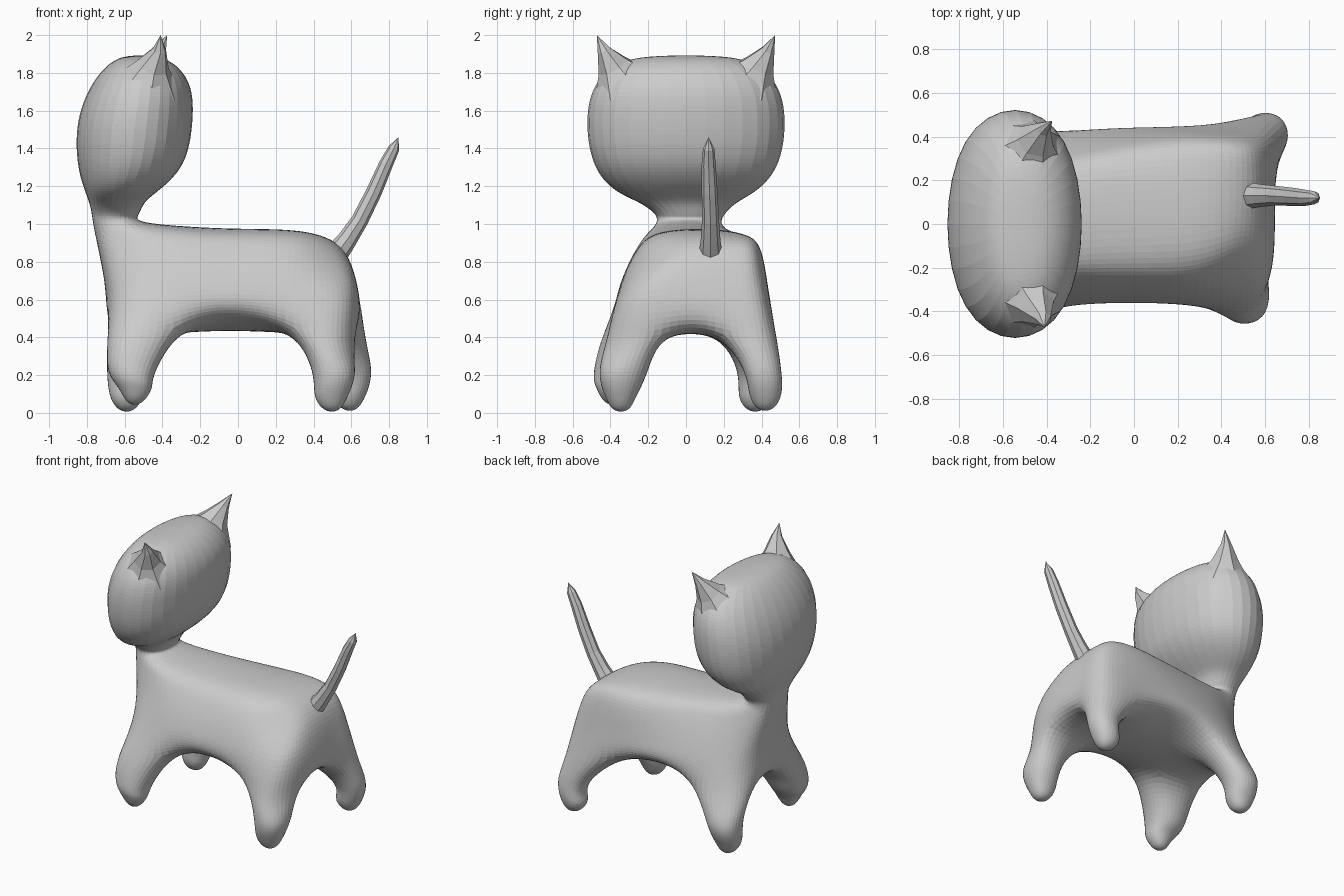
import bpy, bmesh, math
from mathutils import Vector

if "Cube" in bpy.data.objects:
    bpy.data.objects.remove(bpy.data.objects["Cube"])

SIGNS = [(-1, -1), (1, -1), (1, 1), (-1, 1)]


def finish(bm, name):
    bmesh.ops.recalc_face_normals(bm, faces=bm.faces[:])
    me = bpy.data.meshes.new(name)
    bm.to_mesh(me)
    bm.free()
    ob = bpy.data.objects.new(name, me)
    bpy.context.collection.objects.link(ob)
    return ob


def fit_to_limit(bm, rounds=8):
    """Inflate the cage so the subdivided surface passes through its points."""
    goal = {v: v.co.copy() for v in bm.verts}
    for _ in range(rounds):
        step = {}
        for v in bm.verts:
            near = [e.other_vert(v) for e in v.link_edges]
            n = len(near)
            total = v.co * n * n
            for w in near:
                total += w.co * 4
            for f in v.link_faces:
                for w in f.verts:
                    if w is not v and w not in near:
                        total += w.co
            step[v] = goal[v] - total / (n * (n + 5))
        for v, d in step.items():
            v.co += d


# Torso cage: 5 stations front to back, 4 points across each
TOP = [
    [(-.62, -.20, .87), (-.725, -.12, .95), (-.725, .15, .95), (-.62, .23, .87)],
    [(-.43, -.25, .88), (-.50, -.135, .995), (-.50, .17, .995), (-.43, .29, .88)],
    [(-.06, -.26, .865), (-.06, -.10, .965), (-.06, .22, .965), (-.06, .36, .865)],
    [(.30, -.25, .85), (.30, -.08, .955), (.30, .24, .955), (.30, .39, .875)],
    [(.49, -.18, .81), (.53, -.03, .87), (.54, .23, .88), (.52, .36, .85)]]
MID = [
    [(-.605, -.30, .62), (-.695, -.11, .66), (-.695, .13, .66), (-.605, .31, .62)],
    [(-.38, -.35, .66), None, None, (-.38, .39, .66)],
    [(-.05, -.35, .67), None, None, (-.05, .425, .67)],
    [(.29, -.35, .66), None, None, (.30, .435, .66)],
    [(.55, -.31, .63), (.63, -.10, .66), (.63, .20, .66), (.59, .40, .63)]]
LOW = [
    [(-.64, -.42, .38), (-.66, -.14, .415), (-.66, .18, .415), (-.64, .40, .38)],
    [(-.34, -.38, .45), (-.34, -.145, .405), (-.34, .18, .405), (-.34, .42, .45)],
    [(-.04, -.33, .53), (-.04, -.12, .445), (-.04, .17, .445), (-.04, .41, .53)],
    [(.30, -.37, .45), (.30, -.14, .405), (.31, .19, .405), (.32, .44, .45)],
    [(.545, -.39, .38), (.61, -.13, .415), (.63, .20, .415), (.64, .45, .38)]]

bm = bmesh.new()
low, mid, top = [[[bm.verts.new(p) if p else None for p in row] for row in layer]
                 for layer in (LOW, MID, TOP)]


def cell(g, i, j):
    return [g[i][j], g[i + 1][j], g[i + 1][j + 1], g[i][j + 1]]


def limb(loop, rings):
    """Extrude a four-point loop through elliptical rings and cap it."""
    for cx, cy, z, hx, hy in rings:
        new = [bm.verts.new((cx + sx * hx * .72, cy + sy * hy * .72, z))
               for sx, sy in SIGNS]
        for k in range(4):
            m = (k + 1) % 4
            bm.faces.new((loop[k], loop[m], new[m], new[k]))
        loop = new
    bm.faces.new(loop)


# Back, belly and flanks
for i in range(4):
    for j in range(3):
        if (i, j) != (0, 1):
            bm.faces.new(cell(top, i, j))
        if not (i in (0, 3) and j in (0, 2)):
            bm.faces.new(cell(low, i, j))
rim = [(i, 0) for i in range(5)] + [(4, 1), (4, 2)] + \
      [(i, 3) for i in range(4, -1, -1)] + [(0, 2), (0, 1)]
for a, b in ((low, mid), (mid, top)):
    for k, (i, j) in enumerate(rim):
        m, n = rim[(k + 1) % len(rim)]
        bm.faces.new((a[i][j], a[m][n], b[m][n], b[i][j]))

# Legs: cell, shin centre, shin half size, foot centre, foot height
LEGS = [((0, 0), (-.56, -.36), (.125, .128), (-.545, -.39), .055),
        ((0, 2), (-.575, .38), (.118, .112), (-.59, .365), .015),
        ((3, 0), (.505, -.33), (.115, .128), (.495, -.345), .015),
        ((3, 2), (.60, .405), (.105, .10), (.59, .42), .02)]
for (i, j), (sx, sy), (hx, hy), (fx, fy), fz in LEGS:
    limb(cell(low, i, j), [(sx, sy, .22, hx, hy),
                           (fx, fy, fz + .075, .088, .084),
                           (fx, fy, fz + .006, .042, .042)])

# Neck and head: height, left edge, right edge, half depth, centre y
HEAD = [(1.05, -.775, -.525, .185, .02), (1.115, -.79, -.49, .265, .01),
        (1.185, -.815, -.41, .385, 0), (1.32, -.85, -.29, .49, 0),
        (1.53, -.85, -.24, .527, 0), (1.72, -.785, -.25, .49, 0),
        (1.84, -.69, -.33, .37, 0), (1.885, -.60, -.43, .20, 0)]
limb(cell(top, 0, 1), [((l + r) / 2, cy, z, (r - l) / 2, hy)
                       for z, l, r, hy, cy in HEAD])

fit_to_limit(bm)
body = finish(bm, "body")
sub = body.modifiers.new("smooth", 'SUBSURF')
sub.levels = sub.render_levels = 3


def tube(name, path, sides):
    """Faceted tube through (centre, radius) stations, ending in a point."""
    bm = bmesh.new()
    pts = [Vector(p) for p, r in path]
    rings = []
    for k, (p, r) in enumerate(path[:-1]):
        d = (pts[k + 1] - pts[max(k - 1, 0)]).normalized()
        u = d.cross(Vector((0, 1, 0))).normalized()
        w = d.cross(u)
        rings.append([bm.verts.new(pts[k] + r * (u * math.cos(t) + w * math.sin(t)))
                      for t in (2 * math.pi * s / sides for s in range(sides))])
    tip = bm.verts.new(pts[-1])
    for s in range(sides):
        q = (s + 1) % sides
        for a, b in zip(rings, rings[1:]):
            bm.faces.new((a[s], a[q], b[q], b[s]))
        bm.faces.new((rings[-1][s], rings[-1][q], tip))
    bm.faces.new(rings[0])
    return finish(bm, name)


# Tail
tube("tail", [((.52, .13, .84), .062), ((.58, .13, .92), .052),
              ((.645, .13, 1.02), .045), ((.72, .125, 1.17), .042),
              ((.785, .12, 1.32), .037), ((.825, .12, 1.40), .03),
              ((.85, .12, 1.46), 0)], 8)

# Ears: concave spikes flaring into the head
for side, tip_x in ((-1, -.41), (1, -.375)):
    tube("ear_right" if side < 0 else "ear_left",
         [((-.48, side * .33, 1.735), .18), ((-.45, side * .385, 1.835), .09),
          ((-.415, side * .435, 1.92), .037), ((tip_x, side * .472, 2.0), 0)], 7)
